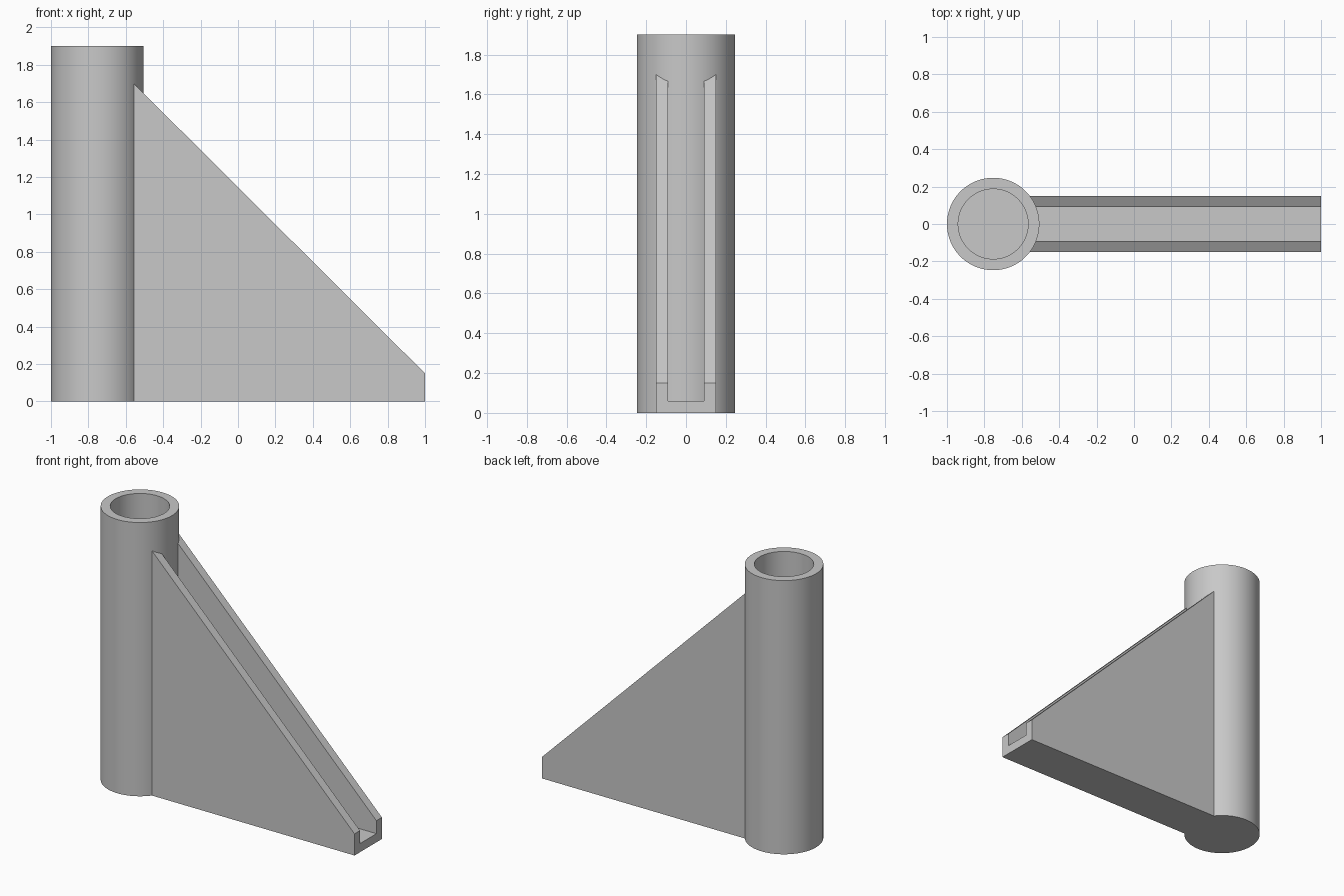
import bpy
import bmesh
from math import radians, cos, sin, tau

if "Cube" in bpy.data.objects:
    bpy.data.objects.remove(bpy.data.objects["Cube"], do_unlink=True)

WALL = 0.06
TUBE_X, TUBE_R, TUBE_H = -0.753, 0.247, 1.9
SEGMENTS = 96

grey = bpy.data.materials.new("plain grey")
grey.use_nodes = True
colour = (0.58, 0.58, 0.58, 1)
grey.diffuse_color = colour
grey.node_tree.nodes["Principled BSDF"].inputs["Base Color"].default_value = colour


def loft(name, rings, cap_start=True, cap_end=True):
    """Join successive closed rings of points with faces and cap the ends."""
    bm = bmesh.new()
    loops = [[bm.verts.new(p) for p in ring] for ring in rings]
    for a, b in zip(loops, loops[1:]):
        n = len(a)
        for i in range(n):
            j = (i + 1) % n
            bm.faces.new((a[i], a[j], b[j], b[i]))
    if cap_start:
        bm.faces.new(loops[0][::-1])
    if cap_end:
        bm.faces.new(loops[-1])
    bmesh.ops.recalc_face_normals(bm, faces=bm.faces)
    mesh = bpy.data.meshes.new(name)
    bm.to_mesh(mesh)
    bm.free()
    mesh.materials.append(grey)
    obj = bpy.data.objects.new(name, mesh)
    bpy.context.collection.objects.link(obj)
    return obj


def circle(r, z):
    return [(TUBE_X + r * cos(tau * i / SEGMENTS), r * sin(tau * i / SEGMENTS), z)
            for i in range(SEGMENTS)]


# Upright cup: outer wall, rim, inner wall and closed floor
inner = TUBE_R - WALL
tube = loft("upright_tube", [circle(TUBE_R, 0), circle(TUBE_R, TUBE_H),
                             circle(inner, TUBE_H), circle(inner, WALL)])


# Sloping channel: a U-shaped section that shrinks in height away from the tube
def channel_section(x, top, half=0.15):
    slot = half - WALL
    right_half = [(half, 0), (half, top), (slot, top), (slot, WALL)]
    left_half = [(-y, z) for y, z in reversed(right_half)]
    return [(x, y, z) for y, z in right_half + left_half]


loft("sloping_channel", [channel_section(-0.56, 1.703), channel_section(1, 0.15)])

# Smooth the round walls and keep the rims sharp
bpy.ops.object.select_all(action='DESELECT')
tube.select_set(True)
bpy.context.view_layer.objects.active = tube
bpy.ops.object.shade_smooth_by_angle(angle=radians(30))
